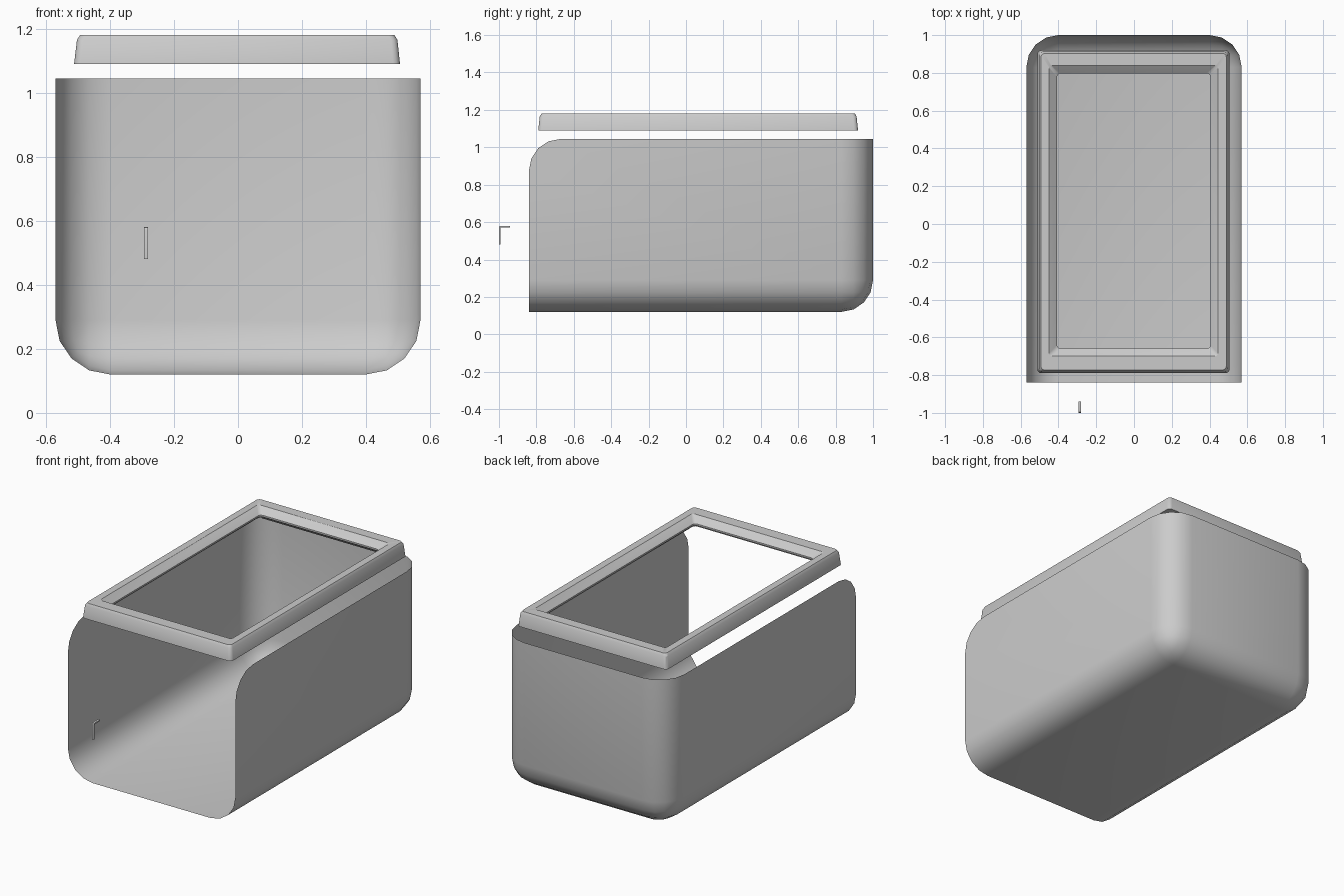
import bpy, bmesh
from math import sin, cos, pi

if "Cube" in bpy.data.objects:
    bpy.data.objects.remove(bpy.data.objects["Cube"], do_unlink=True)

grey = bpy.data.materials.new("light grey")
grey.use_nodes = True
grey.diffuse_color = (0.6, 0.6, 0.6, 1)
grey.node_tree.nodes["Principled BSDF"].inputs["Base Color"].default_value = (0.6, 0.6, 0.6, 1)


def finish(bm, name):
    """Turn a bmesh into a shaded object."""
    bmesh.ops.recalc_face_normals(bm, faces=bm.faces[:])
    mesh = bpy.data.meshes.new(name)
    bm.to_mesh(mesh)
    bm.free()
    mesh.materials.append(grey)
    obj = bpy.data.objects.new(name, mesh)
    bpy.context.collection.objects.link(obj)
    bpy.ops.object.select_all(action="DESELECT")
    obj.select_set(True)
    bpy.context.view_layer.objects.active = obj
    bpy.ops.object.shade_smooth_by_angle(angle=pi / 6)
    return obj


def arc(cx, cy, r, start, steps):
    """Points of a counter-clockwise quarter circle."""
    return [(cx + r * cos(start + pi / 2 * i / steps),
             cy + r * sin(start + pi / 2 * i / steps)) for i in range(steps + 1)]


# Open bin: thin shell with no front and no top
HALF, FRONT, BACK, LOW, HIGH, R = 0.57, -0.84, 1.0, 0.12, 1.045, 0.17
outline = [(FRONT, LOW), (BACK, LOW), (BACK, HIGH)]
outline += arc(FRONT + R, HIGH - R, R, pi / 2, 4)
bm = bmesh.new()
sides = [[bm.verts.new((x, y, z)) for y, z in outline] for x in (-HALF, HALF)]
left, right = sides
for side in sides:
    bm.faces.new(side)
for i in (0, 1):    # floor, back wall
    bm.faces.new((left[i], left[i + 1], right[i + 1], right[i]))
bmesh.ops.recalc_face_normals(bm, faces=bm.faces[:])
folds = [e for e in bm.edges if len(e.link_faces) == 2]
bmesh.ops.bevel(bm, geom=folds, offset=R, offset_type="OFFSET", segments=4,
                profile=0.5, affect="EDGES", clamp_overlap=False)
finish(bm, "bin_shell")

# Rim frame: rounded rectangles stacked into a closed ring
def rounded_loop(bm, x0, x1, y0, y1, r, z):
    pts = []
    for k, (x, y) in enumerate([(x1 - r, y1 - r), (x0 + r, y1 - r),
                                (x0 + r, y0 + r), (x1 - r, y0 + r)]):
        pts += arc(x, y, r, k * pi / 2, 3)
    return [bm.verts.new((x, y, z)) for x, y in pts]


bm = bmesh.new()
rings = [
    rounded_loop(bm, -0.512, 0.506, -0.79, 0.92, 0.022, 1.09),
    rounded_loop(bm, -0.503, 0.498, -0.782, 0.912, 0.02, 1.165),
    rounded_loop(bm, -0.493, 0.489, -0.773, 0.903, 0.02, 1.18),
    rounded_loop(bm, -0.45, 0.445, -0.70, 0.84, 0.015, 1.18),
    rounded_loop(bm, -0.408, 0.404, -0.66, 0.798, 0.02, 1.145),
    rounded_loop(bm, -0.408, 0.404, -0.66, 0.798, 0.02, 1.135),
    rounded_loop(bm, -0.46, 0.455, -0.73, 0.86, 0.02, 1.09),
]
for a, b in zip(rings, rings[1:] + rings[:1]):
    for i in range(len(a)):
        j = (i + 1) % len(a)
        bm.faces.new((a[i], a[j], b[j], b[i]))
finish(bm, "rim_frame")

# Small bent hook in front of the opening
T = 0.008
bm = bmesh.new()
profile = [(-1 + T, 0.48), (-1 + T, 0.58 - T), (-0.94, 0.58 - T), (-0.94, 0.58)]
profile += arc(-1 + T, 0.58 - T, T, pi / 2, 3) + [(-1, 0.48)]
face = bm.faces.new([bm.verts.new((-0.294, y, z)) for y, z in profile])
grown = bmesh.ops.extrude_face_region(bm, geom=[face])
bmesh.ops.translate(bm, vec=(0.013, 0, 0),
                    verts=[v for v in grown["geom"] if isinstance(v, bmesh.types.BMVert)])
finish(bm, "hook")
